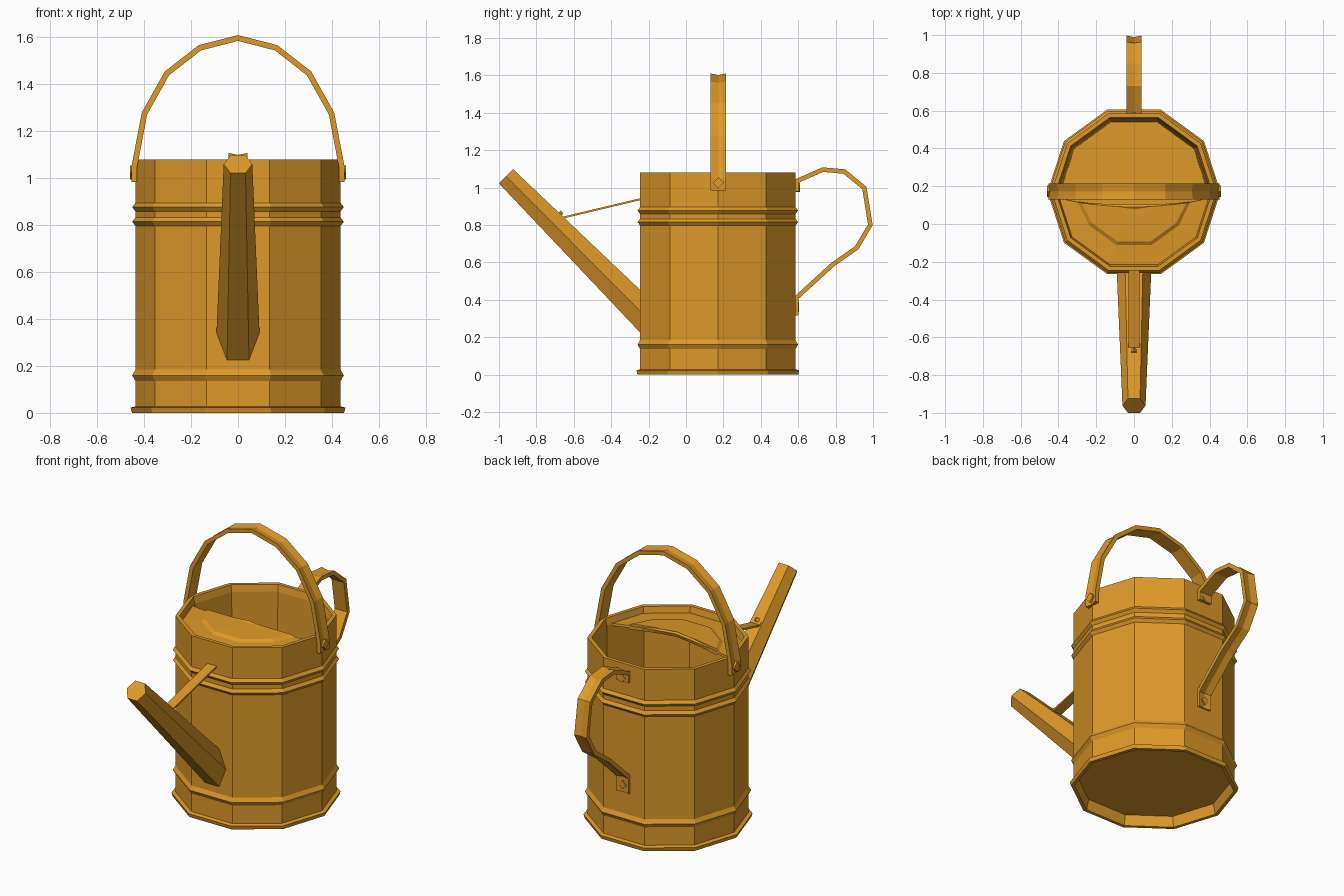
import bpy, bmesh, math
from mathutils import Vector

cube = bpy.data.objects.get("Cube")
if cube:
    bpy.data.objects.remove(cube, do_unlink=True)

brass = bpy.data.materials.new("golden_brass")
brass.use_nodes = True
COLOUR = (0.73, 0.32, 0.022, 1)
brass.diffuse_color = COLOUR
brass.node_tree.nodes["Principled BSDF"].inputs["Base Color"].default_value = COLOUR

CY = 0.17   # body axis in y
SIDES = 10


def finish(name, bm):
    bmesh.ops.remove_doubles(bm, verts=bm.verts, dist=1e-5)
    bmesh.ops.recalc_face_normals(bm, faces=bm.faces)
    me = bpy.data.meshes.new(name)
    bm.to_mesh(me)
    bm.free()
    me.materials.append(brass)
    ob = bpy.data.objects.new(name, me)
    bpy.context.collection.objects.link(ob)
    return ob


def loft(name, rings):
    """Join closed rings of points with quads and cap both ends."""
    bm = bmesh.new()
    rows = [[bm.verts.new(p) for p in ring] for ring in rings]
    n = len(rows[0])
    for a, b in zip(rows, rows[1:]):
        for i in range(n):
            j = (i + 1) % n
            bm.faces.new((a[i], a[j], b[j], b[i]))
    bm.faces.new(rows[0])
    bm.faces.new(rows[-1])
    return finish(name, bm)


def decagon(r, z):
    return [(r * math.cos(math.tau * i / SIDES), CY + r * math.sin(math.tau * i / SIDES), z)
            for i in range(SIDES)]


def strap(name, path, half, place, groove=0.008, thick=0.024):
    """Sweep a strap, V-grooved outside and flat inside, along a 2D path."""
    pts = [Vector(p) for p in path]
    rings = []
    for i, p in enumerate(pts):
        dirs = []
        if i:
            dirs.append((p - pts[i - 1]).normalized())
        if i < len(pts) - 1:
            dirs.append((pts[i + 1] - p).normalized())
        t = sum(dirs, Vector((0, 0))).normalized()
        inward = Vector((t.y, -t.x)) / max(0.6, t.dot(dirs[0]))
        section = ((-half, 0), (0, groove), (half, 0), (half, thick), (-half, thick))
        rings.append([place(p + inward * d, w) for w, d in section])
    return loft(name, rings)


def rivet(name, centre, direction, r=0.03, depth=0.01):
    """Flat four-sided rivet head."""
    q = Vector(direction).to_track_quat('Z', 'X')
    rings = [[Vector(centre) + q @ Vector((r * math.cos(k * math.pi / 2),
              r * math.sin(k * math.pi / 2), h)) for k in range(4)]
             for h in (-depth, depth)]
    return loft(name, rings)


# Body: foot flange, three beads, rim, inner wall and recessed floor
R = 0.437


def bead(z, h):
    return [(R, z - h), (R + 0.014, z), (R, z + h)]


profile = [(0.418, 0.06), (0.432, 0), (0.452, 0), (0.458, 0.022), (R, 0.028)]
profile += bead(0.16, 0.024) + bead(0.815, 0.018) + bead(0.877, 0.018)
profile += [(R, 1.08), (0.414, 1.08), (0.405, 1.04), (0.39, 0.08)]
loft("body", [decagon(r, z) for r, z in profile])


def back_edge(x):
    return 0.09 + 0.05 * (x / 0.41) ** 2


# Half lid: front half of the opening, with a raised domed panel
bm = bmesh.new()
rows = []
for scale, z in ((0.41, 1.035), (0.295, 1.042), (0.275, 1.055), (0.13, 1.064), (0, 1.066)):
    row = []
    for k in range(6):
        a = math.pi + math.pi * k / 5
        x = scale * math.cos(a)
        y = back_edge(x) if k in (0, 5) else min(back_edge(x), CY + scale * math.sin(a))
        row.append(bm.verts.new((x, y, z)))
    rows.append(row)
for a, b in zip(rows, rows[1:]):
    for i in range(5):
        bm.faces.new((a[i], a[i + 1], b[i + 1], b[i]))
lid = finish("half_lid", bm)
solid = lid.modifiers.new("thickness", 'SOLIDIFY')
solid.thickness = 0.014
solid.offset = 0

# Raised lip along the lid's free edge, thinning towards its ends
lip = []
for k in range(9):
    x = 0.29 * (k / 4 - 1)
    s = 1 - (x / 0.31) ** 2
    y, z = back_edge(x), 1.066 - 0.024 * abs(x) / 0.29
    lip.append([(x, y - 0.025 * s, z), (x, y, z + 0.006 + 0.008 * s),
                (x, y + 0.012 * s, z + 0.006), (x, y + 0.004, z - 0.014)])
loft("lid_lip", lip)

# Spout: tapering six-sided tube with a square-cut tip
foot = [(0.092, 0.33), (0.047, 0.443), (-0.047, 0.443),
        (-0.092, 0.33), (-0.047, 0.214), (0.047, 0.214)]
tip = [(0.061, 0), (0.032, 0.038), (-0.032, 0.038),
       (-0.061, 0), (-0.032, -0.038), (0.032, -0.038)]
loft("spout", [[(x, -0.235, z) for x, z in foot],
               [(x, -0.962 + d, 1.06 + d) for x, d in tip]])


def side_plane(p, w):
    return (w, p.x, p.y)


# Brace from body to spout, ending in a riveted tab
strap("spout_brace", [(-0.695, 0.88), (-0.655, 0.845), (-0.235, 0.945)], 0.03,
      side_plane, groove=0, thick=0.01)
rivet("brace_rivet", (0, -0.675, 0.857), (0, -0.69, 0.72), r=0.018)

# Overhead carrying handle
half_arch = [(-0.454, 0.985), (-0.454, 1.05), (-0.41, 1.28), (-0.312, 1.455), (-0.168, 1.567)]
arch = half_arch + [(0, 1.61)] + [(-x, z) for x, z in reversed(half_arch)]
strap("top_handle", arch, 0.042, lambda p, w: (p.x, CY + 0.003 + w, p.y))
for side, label in ((1, "left"), (-1, "right")):
    rivet("top_handle_rivet_" + label, (side * 0.45, CY + 0.003, 1.025), (side, 0, 0))

# Rear grip handle with riveted ends
grip = [(0.58, 0.98), (0.58, 1.042), (0.73, 1.108), (0.852, 1.097), (0.965, 1.004),
        (0.998, 0.798), (0.922, 0.67), (0.79, 0.577), (0.602, 0.405), (0.6, 0.315)]
strap("rear_handle", grip, 0.041, side_plane)
for y, z, label in ((0.599, 1.0, "upper"), (0.593, 0.36, "lower")):
    rivet("rear_handle_rivet_" + label, (0, y, z), (0, 1, 0), r=0.025)
